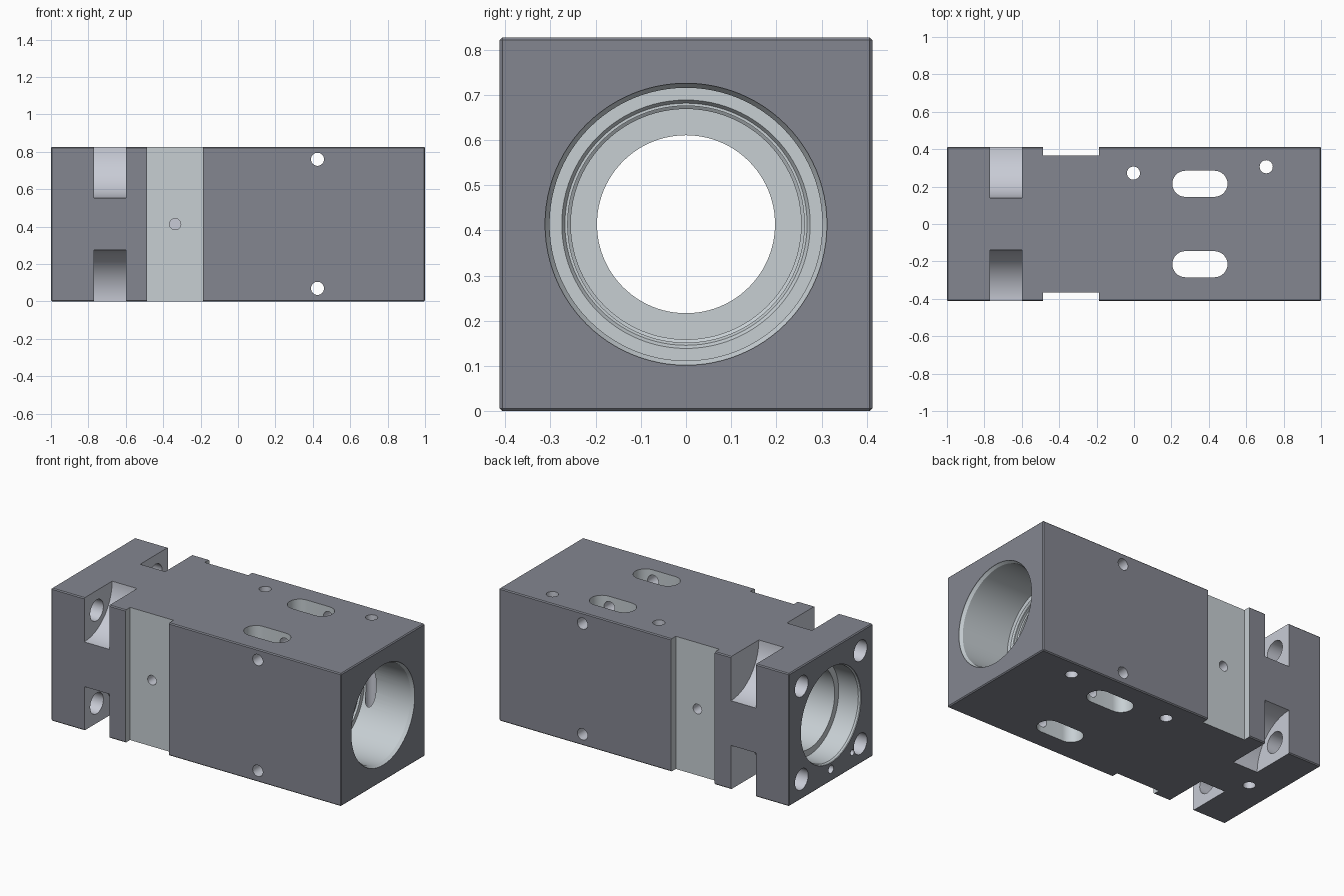
import bpy, bmesh, math
from mathutils import Matrix, Vector

if "Cube" in bpy.data.objects:
    bpy.data.objects.remove(bpy.data.objects["Cube"])

H = 0.4135           # half width of the square section, also axis height
AXIS = {'X': Vector((1, 0, 0)), 'Y': Vector((0, 1, 0)), 'Z': Vector((0, 0, 1))}


def material(name, colour):
    mat = bpy.data.materials.new(name)
    mat.diffuse_color = (*colour, 1)
    mat.use_nodes = True
    mat.node_tree.nodes["Principled BSDF"].inputs["Base Color"].default_value = mat.diffuse_color
    return mat


# Dark outer skin, paler machined faces
SLOTS = [material("dark_coating", (0.23, 0.24, 0.28)),
         material("machined_flat", (0.57, 0.62, 0.65)),
         material("machined_round", (0.58, 0.60, 0.67))]
DARK, FLAT, ROUND = range(3)


def make_object(name, bm, slot_index):
    bmesh.ops.recalc_face_normals(bm, faces=bm.faces)
    for f in bm.faces:
        f.material_index = slot_index
    mesh = bpy.data.meshes.new(name)
    bm.to_mesh(mesh)
    bm.free()
    for mat in SLOTS:
        mesh.materials.append(mat)
    ob = bpy.data.objects.new(name, mesh)
    bpy.context.collection.objects.link(ob)
    return ob


def box(name, size, centre, slot_index, bevel=0):
    bm = bmesh.new()
    bmesh.ops.create_cube(bm, size=1)
    bmesh.ops.scale(bm, vec=size, verts=bm.verts)
    bmesh.ops.translate(bm, vec=centre, verts=bm.verts)
    if bevel:
        bmesh.ops.bevel(bm, geom=bm.edges[:], offset=bevel, segments=1, affect='EDGES')
    return make_object(name, bm, slot_index)


def rod(name, axis, centre, radius, length, segments=32):
    bm = bmesh.new()
    rot = AXIS['Z'].rotation_difference(AXIS[axis]).to_matrix().to_4x4()
    bmesh.ops.create_cone(bm, cap_ends=True, segments=segments, radius1=radius,
                          radius2=radius, depth=length,
                          matrix=Matrix.Translation(centre) @ rot)
    return make_object(name, bm, ROUND)


def lathe_x(name, profile, segments=96):
    """Solid of revolution about the body axis from (x, radius) points."""
    bm = bmesh.new()
    rings = []
    for x, r in profile:
        angles = [2 * math.pi * i / segments for i in range(segments)]
        rings.append([bm.verts.new((x, r * math.cos(a), H + r * math.sin(a))) for a in angles])
    for a, b in zip(rings, rings[1:]):
        for i in range(segments):
            j = (i + 1) % segments
            bm.faces.new((a[i], a[j], b[j], b[i]))
    bm.faces.new(rings[0])
    bm.faces.new(rings[-1])
    return make_object(name, bm, FLAT)


def slot(name, x0, x1, y, r):
    """Vertical prism with a rounded-end slot outline."""
    bm = bmesh.new()
    outline = []
    for cx, start in ((x1 - r, -90), (x0 + r, 90)):
        for i in range(17):
            a = math.radians(start + i * 180 / 16)
            outline.append(bm.verts.new((cx + r * math.cos(a), y + r * math.sin(a), -0.1)))
    face = bm.faces.new(outline)
    out = bmesh.ops.extrude_face_region(bm, geom=[face])
    moved = [v for v in out['geom'] if isinstance(v, bmesh.types.BMVert)]
    bmesh.ops.translate(bm, vec=(0, 0, 1.1), verts=moved)
    return make_object(name, bm, FLAT)


def cut(body, cutter):
    cutter.hide_render = True
    mod = body.modifiers.new(cutter.name, 'BOOLEAN')
    mod.operation, mod.solver, mod.object = 'DIFFERENCE', 'EXACT', cutter
    mod.material_mode = 'INDEX'
    bpy.context.view_layer.objects.active = body
    bpy.ops.object.modifier_apply(modifier=mod.name)
    bpy.data.objects.remove(cutter)


# Square housing block
body = box("cylinder_housing", (2, 0.825, 2 * H), (0, 0, H), DARK, 0.006)

# Stepped main bore
cut(body, lathe_x("bore", [
    (-1.01, 0.297), (-0.995, 0.297), (-0.985, 0.29), (-0.85, 0.29), (-0.85, 0.25),
    (-0.45, 0.25), (-0.45, 0.197), (-0.2, 0.197), (-0.2, 0.255), (0.63, 0.255),
    (0.635, 0.262), (0.65, 0.262), (0.65, 0.268), (0.66, 0.275), (0.66, 0.302),
    (0.98, 0.302), (0.995, 0.312), (1.01, 0.312)]))

# Side recesses with blind screw holes, rounded corner pockets, bolt holes, slots
for s in (-1, 1):
    cut(body, box("side_recess", (0.30, 0.2, 1.2), (-0.337, s * 0.4675, H), FLAT))
    cut(body, rod("recess_screw_hole", 'Y', (-0.336, s * 0.36, H), 0.03, 0.2))
    cut(body, slot("port_slot", 0.205, 0.5, s * 0.215, 0.07))
    for t in (-1, 1):
        cut(body, rod("corner_pocket", 'X', (-0.685, s * 0.4125, H + t * H), 0.274, 0.172, 96))
        cut(body, rod("bolt_hole", 'X', (-0.9, s * 0.29, H + t * 0.29), 0.065, 0.4))

# Cross-drilled pin holes
for z in (0.07, 0.76):
    cut(body, rod("side_pin_hole", 'Y', (0.425, 0, z), 0.035, 1))
for x, y in ((-0.003, 0.272), (0.707, 0.306)):
    cut(body, rod("top_pin_hole", 'Z', (x, y, H), 0.035, 1))

# Small end-face holes and bottom port
cut(body, rod("end_port", 'X', (-0.93, 0, 0.075), 0.025, 0.22))
cut(body, rod("end_pin_hole", 'X', (-0.98, -0.21, 0.1), 0.018, 0.2))
cut(body, rod("bottom_port", 'Z', (-0.83, 0, 0.025), 0.035, 0.15))

# Smooth curved walls, crisp edges
bpy.ops.object.select_all(action='DESELECT')
body.select_set(True)
bpy.context.view_layer.objects.active = body
bpy.ops.object.shade_smooth_by_angle(angle=math.radians(30))
